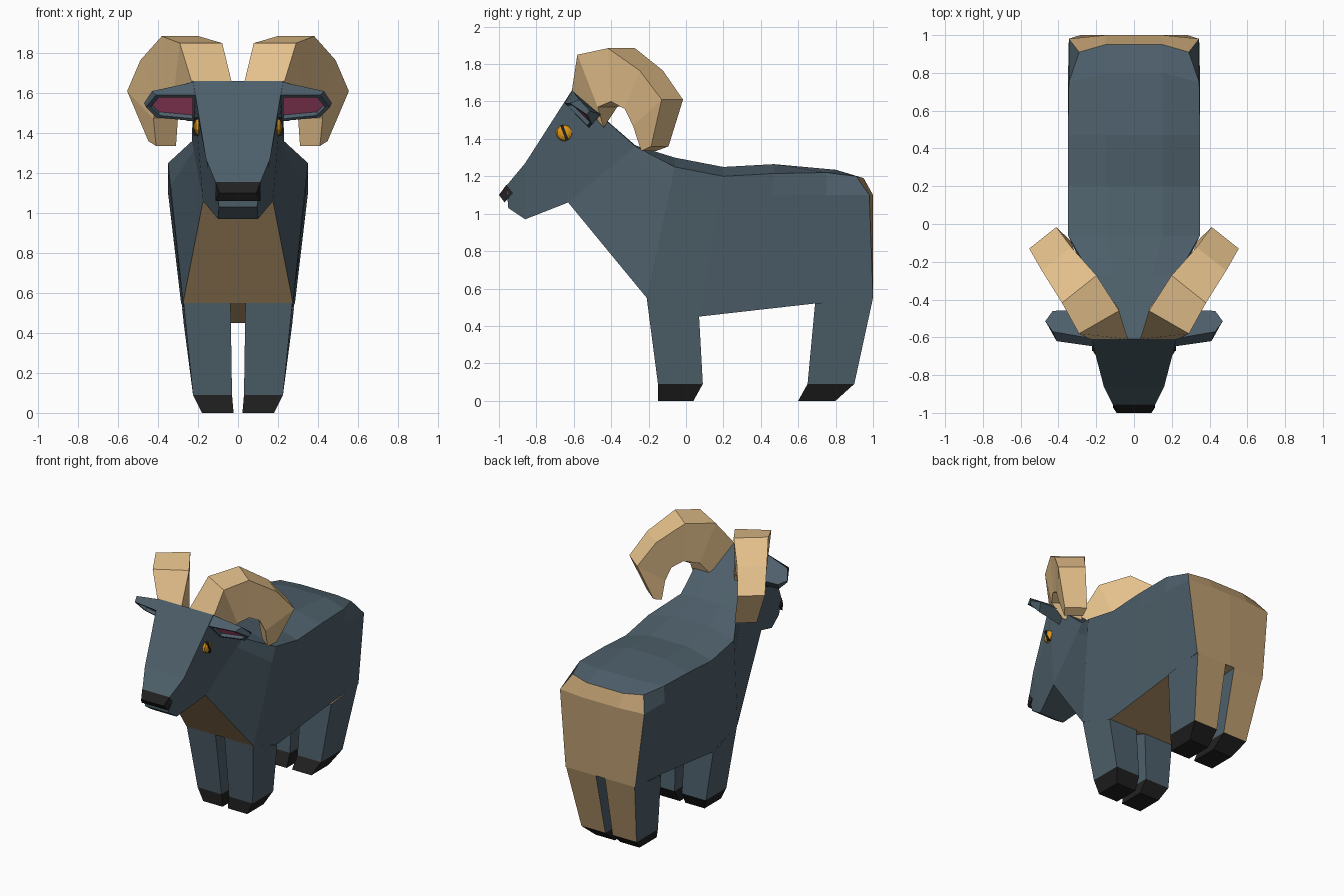
import bpy, bmesh, math
from mathutils import Vector, Matrix

if "Cube" in bpy.data.objects:
    bpy.data.objects.remove(bpy.data.objects["Cube"])


def mat(name, rgb):
    m = bpy.data.materials.new(name)
    m.diffuse_color = (*rgb, 1)
    m.use_nodes = True
    m.node_tree.nodes["Principled BSDF"].inputs["Base Color"].default_value = m.diffuse_color
    return m


BLUE = mat("slate_blue", (0.075, 0.115, 0.145))
TAN = mat("tan", (0.50, 0.33, 0.16))
DARK = mat("near_black", (0.015, 0.015, 0.015))
HORN = mat("horn_tan", (0.78, 0.53, 0.26))
PINK = mat("pink", (0.75, 0.12, 0.28))
AMBER = mat("amber", (0.75, 0.32, 0.01))


def make(name, faces, mats):
    """Build an object from (points, material index) faces, mirrored across x = 0."""
    bm = bmesh.new()
    for pts, mi in faces:
        pts = [Vector(p) for p in pts]
        pts = [p for i, p in enumerate(pts) if (p - pts[i - 1]).length > 1e-4]
        if len(pts) < 3:
            continue
        for sx in (1, -1):
            f = bm.faces.new([bm.verts.new((p.x * sx, p.y, p.z)) for p in pts])
            f.material_index = mi
    bmesh.ops.remove_doubles(bm, verts=bm.verts[:], dist=1e-4)
    bmesh.ops.recalc_face_normals(bm, faces=bm.faces[:])
    return finish(name, bm, mats)


def finish(name, bm, mats):
    me = bpy.data.meshes.new(name)
    bm.to_mesh(me)
    bm.free()
    for m in mats:
        me.materials.append(m)
    ob = bpy.data.objects.new(name, me)
    bpy.context.collection.objects.link(ob)
    return ob


def loft(rings, closed, colour=lambda seg, strip: 0):
    faces = []
    n = len(rings[0])
    for s, (a, b) in enumerate(zip(rings, rings[1:])):
        for k in range(n if closed else n - 1):
            j = (k + 1) % n
            faces.append(((a[k], a[j], b[j], b[k]), colour(s, k)))
    return faces


# body and head: half sections (back edge, side ridge, belly edge) from muzzle to rump
def section(m, s, b, s2=None):
    s2 = s2 or Vector(s).lerp(Vector(b), 0.16)
    return [(0, m[1], m[2]), m, s, s2, b, (0, b[1], b[2])]


sections = [
    section((.05, -.96, 1.15), (.11, -.96, 1.15), (.095, -.95, 1.03)),
    section((.08, -.86, 1.27), (.16, -.86, 1.27), (.10, -.86, .97)),
    section((.12, -.61, 1.66), (.225, -.61, 1.66), (.175, -.63, 1.06)),
    section((.10, -.27, 1.365), (.23, -.27, 1.36), (.175, -.63, 1.06)),
    section((.15, -.06, 1.30), (.35, -.06, 1.25), (.275, -.21, .55)),
    section((.15, .20, 1.25), (.35, .20, 1.20), (.265, .07, .45)),
    section((.15, .47, 1.265), (.35, .47, 1.215), (.267, .38, .485)),
    section((.15, .80, 1.235), (.345, .75, 1.22), (.27, .69, .52), (.35, .75, 1.10)),
    section((.15, .95, 1.19), (.29, .91, 1.20), (.285, 1.0, .55), (.345, .98, 1.10)),
    section((.15, 1.0, 1.10), (.345, .98, 1.10), (.285, 1.0, .55), (.345, .98, 1.10)),
]
body = loft(sections, False, lambda s, k: int(s == 8 or (k == 4 and s >= 3)))
body += [(sections[0], 0), (sections[-1], 1)]
make("body", body, [BLUE, TAN])

# nose pad
nose = [(-1.0, 1.10), (-.96, 1.155), (-.925, 1.11), (-.97, 1.06)]
rings = [[(x, y, z) for y, z in nose] for x in (0, .112)]
rings[1][0] = (.092, -1.0, 1.10)
make("nose", loft(rings, True) + [(rings[1], 0)], [DARK])


# legs and hooves: level = front (y, z), back (y, z), outer x, inner x
def leg(name, levels, back_tan):
    rings = []
    for (fy, fz), (by, bz), xo, xi in levels:
        rings.append([(xo, fy, fz), (xi, fy, fz), (xi, by, bz), (xo, by, bz)])
    make(name + "_legs", loft(rings[:2], True, lambda s, k: int(back_tan and k == 2)), [BLUE, TAN])
    make(name + "_hooves", loft(rings[1:], True) + [(rings[2], 0)], [DARK])


leg("front", [((-.21, .55), (.07, .45), .272, .037),
              ((-.15, .09), (.09, .09), .225, .03),
              ((-.15, 0), (.04, 0), .18, .022)], False)
leg("hind", [((.69, .52), (1.0, .55), .28, .037),
             ((.65, .09), (.90, .09), .225, .03),
             ((.60, 0), (.80, 0), .18, .022)], True)

# ears with a recessed pink inside
front = [Vector(p) for p in ((.20, -.65, 1.59), (.41, -.62, 1.59), (.46, -.53, 1.53),
                             (.41, -.50, 1.478), (.20, -.52, 1.458))]
back = [Vector(p) for p in ((.20, -.61, 1.66), (.43, -.57, 1.61), (.47, -.515, 1.55),
                            (.43, -.46, 1.53), (.20, -.45, 1.53))]
mid = sum(front, Vector()) / 5
rim = [mid + (p - mid) * 0.8 for p in front]
floor = [p + Vector((0, .014, .018)) for p in rim]
make("ears", loft([back, front, rim, floor], True) + [(back, 0), (floor, 1)], [BLUE, PINK])

# horns: outer middle, inner middle, half width
path = [((.133, -.61, 1.66), (.17, -.44, 1.46), .10),
        ((.185, -.52, 1.85), (.235, -.42, 1.57), .122),
        ((.29, -.345, 1.885), (.295, -.34, 1.60), .117),
        ((.41, -.185, 1.765), (.34, -.275, 1.56), .10),
        ((.483, -.073, 1.61), (.362, -.235, 1.47), .092),
        ((.39, -.14, 1.36), (.36, -.20, 1.335), .075)]
rings = []
for i, (o, n, w) in enumerate(path):
    side = (Vector((1, 0, 0)), Vector((.87, -.5, 0)))[i] if i < 2 else Vector((.78, -.62, 0))
    o, n = Vector(o), Vector(n)
    rings.append([o - side * w, o + side * w, n + side * w * .85, n - side * w * .85])
make("horns", loft(rings, True) + [(rings[0], 0), (rings[-1], 0)], [HORN])

# eyes with slit pupils
for sx, label in ((1, "left"), (-1, "right")):
    spot = Matrix.Translation((.197 * sx, -.65, 1.433)) @ Matrix.Rotation(.35, 4, 'X')
    bm = bmesh.new()
    bmesh.ops.create_uvsphere(bm, u_segments=10, v_segments=6, radius=1,
                              matrix=spot @ Matrix.Diagonal((.024, .046, .046, 1))
                              @ Matrix.Rotation(math.pi / 2, 4, 'Y'))
    finish(label + "_eye", bm, [AMBER])
    bm = bmesh.new()
    bmesh.ops.create_cube(bm, size=1, matrix=spot @ Matrix.Diagonal((.052, .016, .088, 1)))
    finish(label + "_pupil", bm, [DARK])
